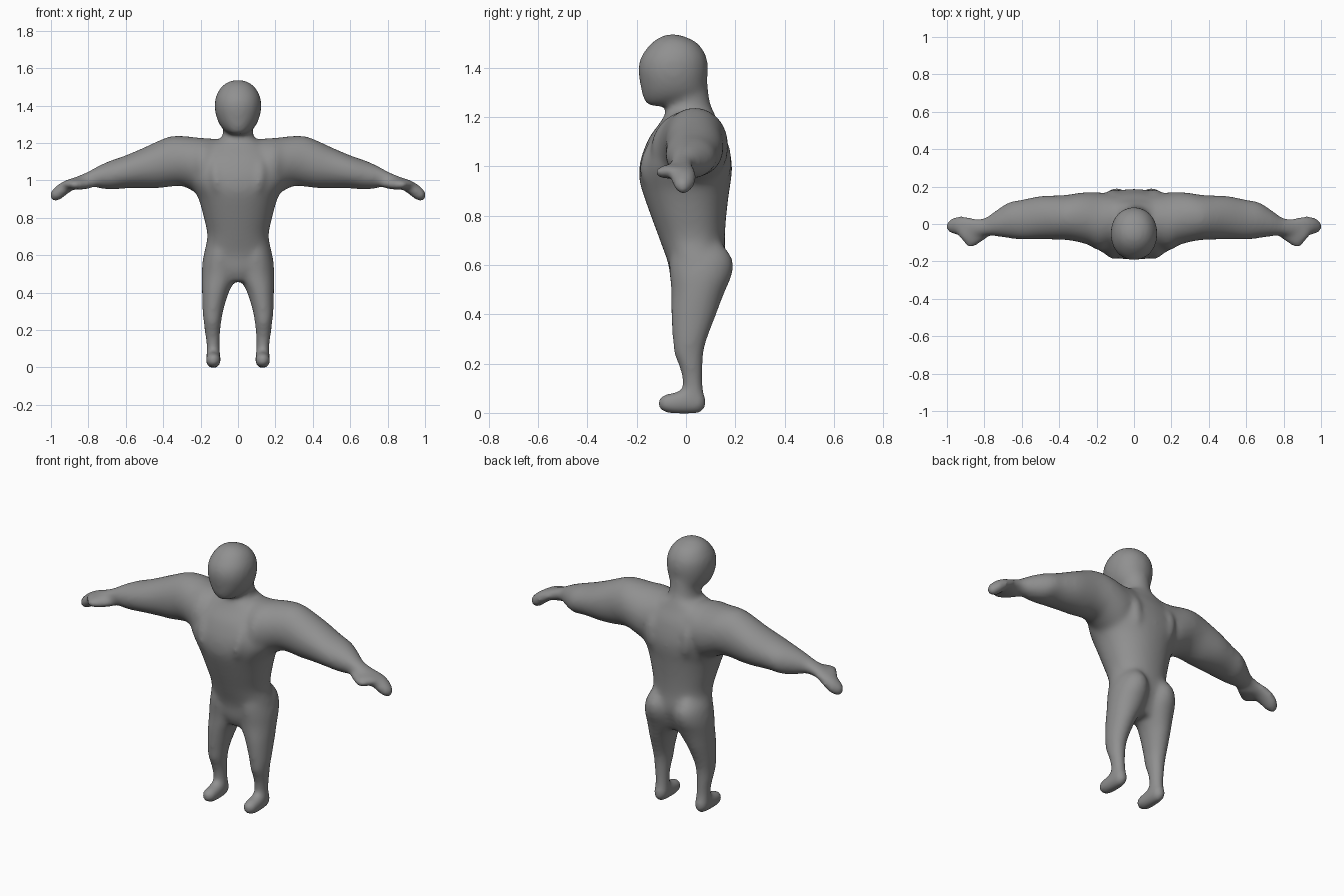
import bpy, bmesh, math

bm = bmesh.new()
SEG = 32
PAD = 0.006   # makes up for the shrinkage of the final smoothing


def spline(rows, steps=4):
    """Catmull-Rom interpolation through the section rows."""
    out = []
    for i in range(len(rows) - 1):
        p0, p1 = rows[max(i - 1, 0)], rows[i]
        p2, p3 = rows[i + 1], rows[min(i + 2, len(rows) - 1)]
        for k in range(steps):
            t = k / steps
            out.append([0.5 * (2 * b + (c - a) * t + (2 * a - 5 * b + 4 * c - d) * t * t
                        + (3 * b - a - 3 * c + d) * t ** 3)
                        for a, b, c, d in zip(p0, p1, p2, p3)])
    return out + [list(rows[-1])]


def loft(rows, axis, side=1, power=2.0):
    """Closed tube; each row is (position, u_min, u_max, v_min, v_max)."""
    rings = []
    for t, u0, u1, v0, v1 in spline(rows):
        ring = []
        for k in range(SEG):
            a = 2 * math.pi * k / SEG
            c, s = math.cos(a), math.sin(a)
            c = math.copysign(abs(c) ** (2 / power), c)
            s = math.copysign(abs(s) ** (2 / power), s)
            u = (u0 + u1) / 2 + c * ((u1 - u0) / 2 + PAD)
            v = (v0 + v1) / 2 + s * ((v1 - v0) / 2 + PAD)
            p = {'z': (u, v, t), 'x': (t, u, v), 'y': (u, t, v)}[axis]
            ring.append(bm.verts.new((p[0] * side, p[1], p[2])))
        rings.append(ring)
    faces = [bm.faces.new(rings[0]), bm.faces.new(rings[-1])]
    for r, q in zip(rings, rings[1:]):
        for k in range(SEG):
            j = (k + 1) % SEG
            faces.append(bm.faces.new((r[k], r[j], q[j], q[k])))
    bmesh.ops.recalc_face_normals(bm, faces=faces)


# torso
loft([(0.46, -.05, .05, -.03, .10), (0.52, -.14, .14, -.055, .13), (0.60, -.175, .175, -.065, .155),
      (0.70, -.158, .158, -.10, .152), (0.80, -.177, .177, -.137, .158),
      (0.90, -.205, .205, -.172, .170), (0.95, -.232, .232, -.184, .178), (1.0, -.262, .262, -.183, .181),
      (1.05, -.27, .27, -.172, .175), (1.12, -.25, .25, -.142, .156),
      (1.18, -.18, .18, -.098, .125), (1.22, -.10, .10, -.075, .108)], 'z', power=2.15)
# neck
loft([(1.10, -.11, .11, -.10, .14), (1.20, -.09, .09, -.08, .115), (1.26, -.073, .073, -.075, .092),
      (1.35, -.075, .075, -.08, .08)], 'z')
# head
loft([(1.245, -.03, .03, -.145, -.05), (1.265, -.065, .065, -.163, .04), (1.30, -.094, .094, -.174, .074),
      (1.35, -.113, .113, -.183, .08), (1.40, -.119, .119, -.188, .084), (1.45, -.112, .112, -.174, .076),
      (1.50, -.083, .083, -.135, .042), (1.525, -.048, .048, -.10, -.005),
      (1.537, -.015, .015, -.07, -.04)], 'z', power=2.1)

for side in (1, -1):
    # chest muscle and shoulder blade
    loft([(0.90, .08, .12, -.14, .13), (0.95, .05, .16, -.176, .168), (1.02, .05, .18, -.18, .182),
          (1.10, .05, .18, -.145, .166), (1.16, .08, .15, -.09, .12)], 'z', side)
    # shoulder, arm and hand
    loft([(0.0, -.07, .13, 1.02, 1.205), (0.10, -.10, .15, .96, 1.215), (0.18, -.137, .163, .92, 1.22),
          (0.24, -.108, .165, .948, 1.226), (0.30, -.09, .16, .975, 1.232), (0.36, -.08, .15, .972, 1.23),
          (0.42, -.078, .147, .964, 1.208), (0.50, -.076, .144, .963, 1.171),
          (0.60, -.078, .124, .963, 1.128), (0.67, -.07, .11, .956, 1.104),
          (0.74, -.06, .065, .963, 1.075), (0.80, -.056, .026, .977, 1.042),
          (0.86, -.062, .027, .966, 1.016), (0.91, -.062, .038, .935, 0.998),
          (0.95, -.052, .034, .902, .981), (0.985, -.042, .018, .894, .954),
          (1.004, -.022, -.006, .905, .935)], 'x', side)
    # thumb
    loft([(-.124, .862, .885, .968, .985), (-.10, .825, .905, .957, .995), (-.075, .79, .925, .957, 1.003),
          (-.04, .76, .94, .955, 1.005), (0, .79, .91, .965, 1.0)], 'y', side)
    # leg with buttock
    loft([(0.72, .07, .11, .03, .11), (0.68, .045, .14, -.04, .145), (0.64, .02, .165, -.058, .176),
          (0.60, .008, .178, -.062, .187),
          (0.55, .005, .186, -.06, .178), (0.50, .010, .188, -.055, .156), (0.45, .029, .188, -.055, .136),
          (0.40, .055, .187, -.055, .118), (0.30, .085, .184, -.049, .08), (0.24, .095, .178, -.043, .066),
          (0.18, .101, .171, -.02, .062), (0.12, .103, .163, -.008, .062), (0.06, .102, .162, -.01, .068),
          (0.015, .11, .155, 0.0, .055)], 'z', side)
    # foot
    loft([(-.112, .12, .145, .025, .05), (-.095, .104, .16, .01, .068), (-.06, .097, .167, .003, .074),
          (-.02, .098, .166, 0.001, .086), (.03, .099, .164, 0.001, .10), (.06, .104, .16, .006, .085),
          (.08, .12, .145, .025, .06)], 'y', side, power=2.2)

mesh = bpy.data.meshes.new("body")
bm.to_mesh(mesh)
bm.free()
body = bpy.data.objects.new("body", mesh)
bpy.context.collection.objects.link(body)

# dark grey skin
grey = bpy.data.materials.new("dark_grey")
grey.diffuse_color = (0.28, 0.28, 0.28, 1)
mesh.materials.append(grey)

# fuse all parts into one soft skin
fuse = body.modifiers.new("fuse", 'REMESH')
fuse.mode = 'VOXEL'
fuse.voxel_size = 0.011
fuse.use_smooth_shade = True
soften = body.modifiers.new("soften", 'SMOOTH')
soften.factor = 0.5
soften.iterations = 22
